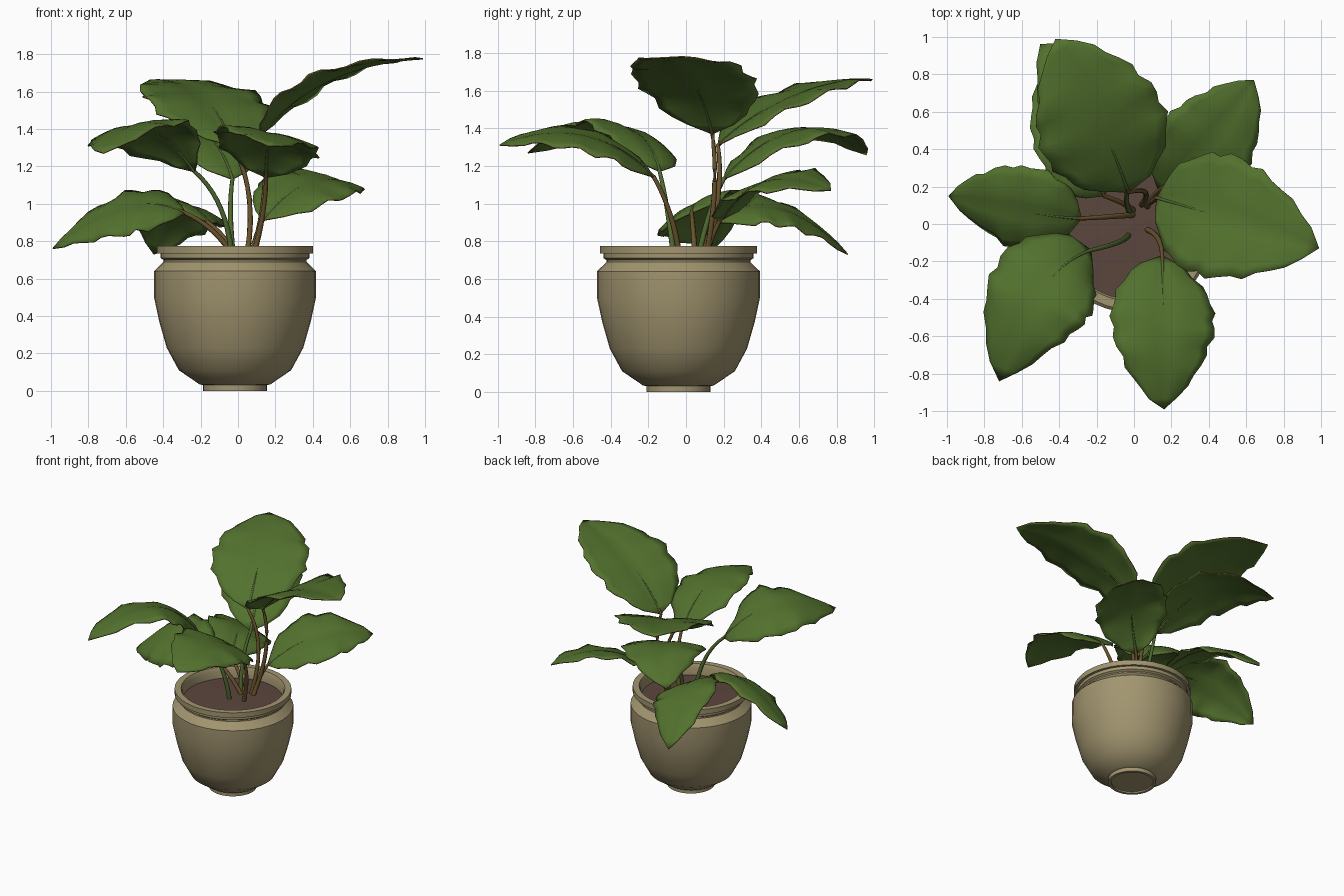
import bpy, bmesh, math, random
from mathutils import Vector, Matrix

if "Cube" in bpy.data.objects:
    bpy.data.objects.remove(bpy.data.objects["Cube"])

random.seed(4)


def material(name, rgb):
    m = bpy.data.materials.new(name)
    m.diffuse_color = (*rgb, 1)
    m.use_nodes = True
    m.node_tree.nodes["Principled BSDF"].inputs["Base Color"].default_value = m.diffuse_color
    return m


CLAY = material("tan_clay", (0.36, 0.30, 0.16))
SOIL = material("brown_soil", (0.105, 0.062, 0.047))
LEAF = material("leaf_green", (0.086, 0.166, 0.027))
EDGE = material("rust_brown", (0.14, 0.085, 0.026))
STALK = material("stalk_green", (0.08, 0.14, 0.03))


def finish(name, bm, mats, angle=35):
    bmesh.ops.remove_doubles(bm, verts=bm.verts, dist=0.0005)
    me = bpy.data.meshes.new(name)
    bm.to_mesh(me)
    bm.free()
    ob = bpy.data.objects.new(name, me)
    bpy.context.collection.objects.link(ob)
    for m in mats:
        me.materials.append(m)
    bpy.ops.object.select_all(action='DESELECT')
    ob.select_set(True)
    bpy.context.view_layer.objects.active = ob
    bpy.ops.object.shade_smooth_by_angle(angle=math.radians(angle))
    return ob


def skin(bm, rows, closed=False, mat_from=None):
    """Quads between consecutive rows of points; second material from row mat_from on."""
    vs = [[bm.verts.new(p) for p in r] for r in rows]
    n = len(vs[0])
    for i, (a, b) in enumerate(zip(vs, vs[1:])):
        for j in range(n if closed else n - 1):
            k = (j + 1) % n
            f = bm.faces.new((a[j], a[k], b[k], b[j]))
            f.material_index = int(mat_from is not None and i >= mat_from)


def lathe(name, profile, centre, mat, sides=40):
    bm = bmesh.new()
    skin(bm, [[(centre[0] + r * math.cos(2 * math.pi * i / sides),
                centre[1] + r * math.sin(2 * math.pi * i / sides), z)
               for i in range(sides)] for r, z in profile], True)
    return finish(name, bm, [mat], 38)


# Pot and soil
C = (-0.016, -0.04)
lathe("pot", [(0, 0.012), (0.15, 0.012), (0.15, 0), (0.17, 0), (0.17, 0.03), (0.19, 0.035),
              (0.30, 0.11), (0.365, 0.23), (0.405, 0.37), (0.433, 0.5), (0.433, 0.64),
              (0.382, 0.69), (0.382, 0.70), (0.398, 0.71), (0.398, 0.735), (0.418, 0.735),
              (0.418, 0.775), (0.372, 0.775), (0.36, 0.75), (0.36, 0.66)], C, CLAY)
lathe("soil", [(0.362, 0.69), (0.2, 0.695), (0, 0.70)], C, SOIL)


def bezier(a, c, b, t):
    return a * (1 - t) ** 2 + c * 2 * t * (1 - t) + b * t * t


def plant_leaf(name, root, bend, base, mid, tip, half, roll=0, cup=-0.1, stalk=EDGE):
    root, bend, base, mid, tip = map(Vector, (root, bend, base, mid, tip))
    ctrl = mid * 2 - (base + tip) / 2
    up = Vector((0, 0, 1))
    phase = random.uniform(0, 6)
    n, m = 16, 10

    # Blade: wavy grid around a bent midrib
    rows = []
    for i in range(n + 1):
        t = i / n
        p = bezier(base, ctrl, tip, t)
        tan = ((ctrl - base) * (1 - t) + (tip - ctrl) * t).normalized()
        side = Matrix.Rotation(roll, 3, tan) @ up.cross(tan).normalized()
        nor = tan.cross(side)
        w = half * max(0, math.sin(math.pi * t ** 0.86)) ** 0.72
        row = []
        for j in range(m + 1):
            u = 2 * j / m - 1
            wj = w * (1 + 0.05 * math.sin(2.3 * i + phase + 2 * (u > 0)))
            h = (cup * u * u + 0.05 * min(abs(u) * 3, 1)) * w
            h += 0.014 * u * u * math.sin(1.5 * i + phase + 3 * (u > 0)) * min(1, w / half * 1.2)
            row.append(p + side * wj * u + nor * h)
        rows.append(row)
    bm = bmesh.new()
    skin(bm, rows)
    ob = finish(name, bm, [LEAF, EDGE], 60)
    s = ob.modifiers.new("thickness", 'SOLIDIFY')
    s.thickness = 0.007
    s.offset = 0
    s.material_offset_rim = 1

    # Stalk: tapered tube that runs on into a green midrib
    c2 = bend * 2 - (root + base) / 2
    path = [bezier(root, c2, base, i / 10) for i in range(11)]
    path += [bezier(base, ctrl, tip, 0.05 * i) for i in range(1, 10)]
    rings = []
    for i, p in enumerate(path):
        d = (path[min(i + 1, len(path) - 1)] - path[max(i - 1, 0)]).normalized()
        q = d.to_track_quat('Z', 'Y')
        r = 0.016 - 0.005 * i / 10 if i <= 10 else 0.010 - 0.007 * (i - 10) / 9
        rings.append([p + q @ Vector((r * math.cos(a * math.pi / 4), r * math.sin(a * math.pi / 4), 0))
                      for a in range(8)])
    bm = bmesh.new()
    skin(bm, rings, True, 11)
    finish(name + "_stalk", bm, [stalk, STALK], 60)


# Eight leaves: root, stalk bend, blade base, blade middle, tip, half width
plant_leaf("leaf_right_top", (0.06, 0.10, 0.68), (0.14, 0.15, 1.05), (0.12, 0.14, 1.37),
           (0.49, 0.03, 1.66), (0.99, -0.13, 1.775), 0.33, 0, 0.02)
plant_leaf("leaf_back_top", (0.04, 0.10, 0.68), (0.06, 0.17, 1.03), (-0.03, 0.17, 1.31),
           (-0.19, 0.56, 1.57), (-0.42, 0.99, 1.66), 0.345, 0, -0.05)
plant_leaf("leaf_back_middle", (-0.02, 0.06, 0.68), (-0.04, 0.12, 0.93), (-0.03, 0.20, 1.13),
           (-0.22, 0.60, 1.39), (-0.50, 0.96, 1.26), 0.29, 0, -0.15, STALK)
plant_leaf("leaf_back_low", (0.0, 0.07, 0.68), (-0.06, 0.11, 0.80), (-0.16, 0.15, 0.90),
           (-0.31, 0.48, 0.98), (-0.45, 0.86, 0.73), 0.24, 0.35, -0.15)
plant_leaf("leaf_back_right", (0.07, 0.09, 0.68), (0.09, 0.13, 0.80), (0.13, 0.18, 0.91),
           (0.40, 0.44, 1.12), (0.64, 0.77, 1.07), 0.26, 0.25, -0.1)
plant_leaf("leaf_left_low", (0.0, 0.05, 0.68), (-0.12, 0.04, 0.84), (-0.28, 0.03, 0.95),
           (-0.62, 0.07, 0.98), (-0.99, 0.15, 0.76), 0.25, -0.48, -0.22)
plant_leaf("leaf_front_left", (-0.03, -0.06, 0.68), (-0.09, -0.10, 0.97), (-0.23, -0.14, 1.17),
           (-0.51, -0.37, 1.415), (-0.72, -0.84, 1.27), 0.29, 0.2, -0.2, STALK)
plant_leaf("leaf_front_right", (0.07, -0.03, 0.68), (0.13, -0.08, 0.93), (0.15, -0.17, 1.14),
           (0.16, -0.55, 1.365), (0.16, -0.99, 1.31), 0.28, -0.2, -0.15)
